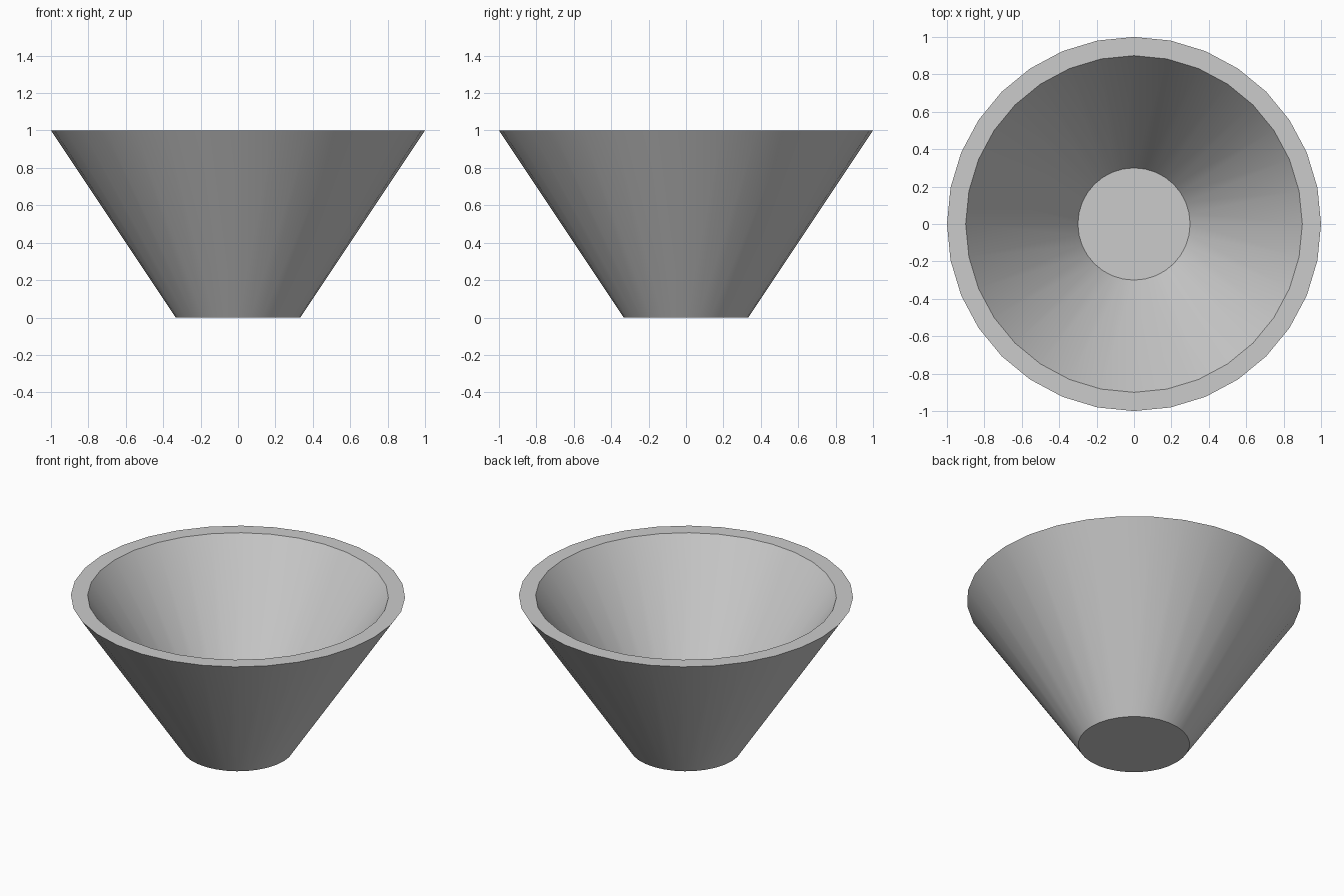
import bpy
import bmesh
import math

if "Cube" in bpy.data.objects:
    bpy.data.objects.remove(bpy.data.objects["Cube"])

SIDES = 32

# Half-section of the cup: underside, outer wall, flat rim, inner wall, floor
profile = [(1 / 3, 0.0), (1.0, 1.0), (0.9, 1.0), (0.3, 0.1)]

bm = bmesh.new()


def ring(radius, z):
    return [bm.verts.new((radius * math.cos(2 * math.pi * i / SIDES),
                          radius * math.sin(2 * math.pi * i / SIDES), z))
            for i in range(SIDES)]


rings = [ring(r, z) for r, z in profile]

# Walls and rim
for a, b in zip(rings, rings[1:]):
    for i in range(SIDES):
        j = (i + 1) % SIDES
        bm.faces.new((a[i], a[j], b[j], b[i]))

# Underside and inner floor
bm.faces.new(rings[0][::-1])
bm.faces.new(rings[-1])
bmesh.ops.recalc_face_normals(bm, faces=bm.faces[:])

mesh = bpy.data.meshes.new("tapered_cup")
bm.to_mesh(mesh)
bm.free()
cup = bpy.data.objects.new("tapered_cup", mesh)
bpy.context.collection.objects.link(cup)

# Smooth walls with crisp rim and base edges
bpy.context.view_layer.objects.active = cup
cup.select_set(True)
bpy.ops.object.shade_smooth_by_angle(angle=math.radians(30))
